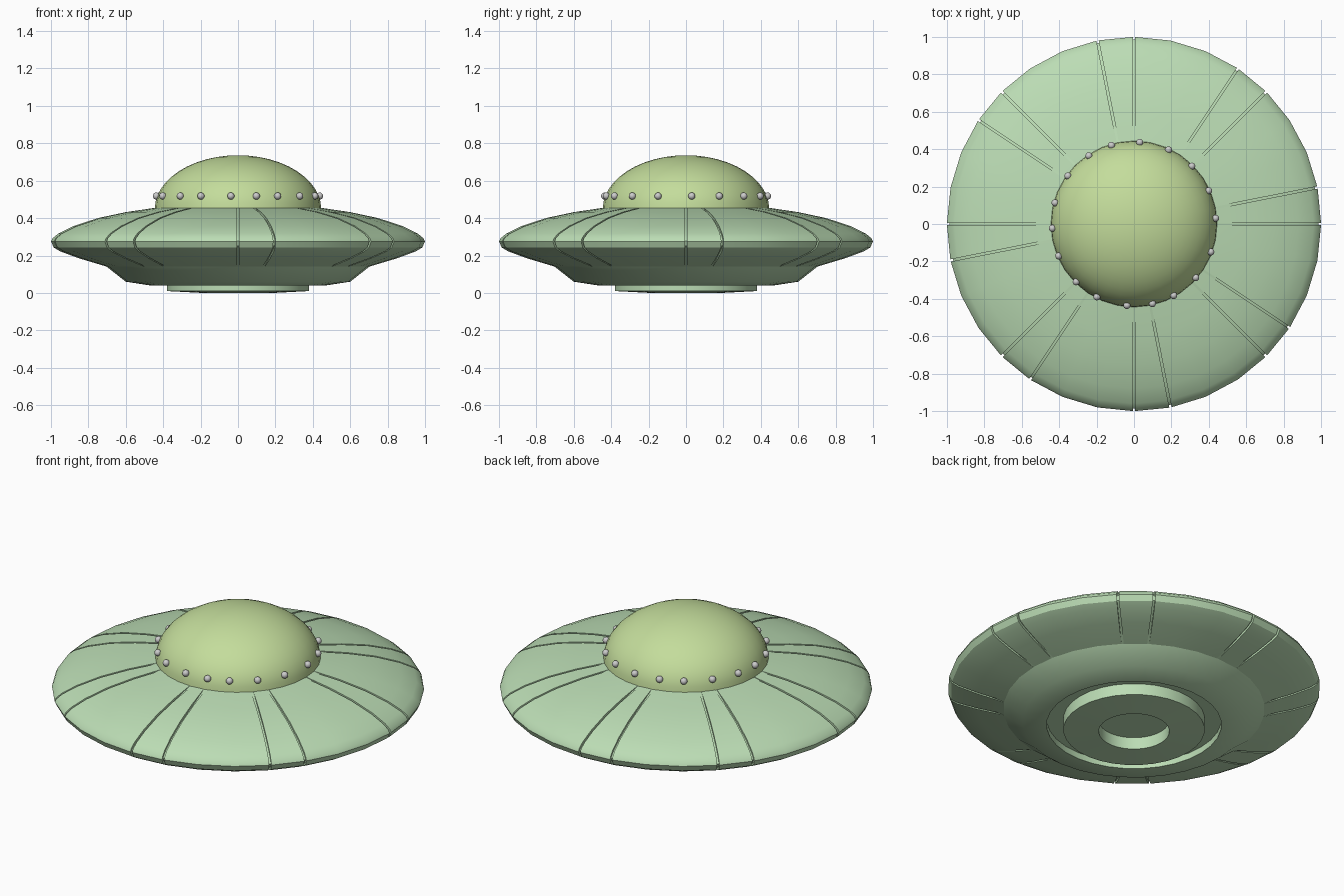
import bpy, bmesh, math

if "Cube" in bpy.data.objects:
    bpy.data.objects.remove(bpy.data.objects["Cube"])

SIDES = 32


def material(name, rgb):
    mat = bpy.data.materials.new(name)
    mat.diffuse_color = (*rgb, 1)
    mat.use_nodes = True
    mat.node_tree.nodes["Principled BSDF"].inputs["Base Color"].default_value = mat.diffuse_color
    return mat


def finish(bm, name, mat=None, angle=30):
    bmesh.ops.remove_doubles(bm, verts=bm.verts, dist=1e-5)
    bmesh.ops.recalc_face_normals(bm, faces=bm.faces)
    me = bpy.data.meshes.new(name)
    bm.to_mesh(me)
    bm.free()
    ob = bpy.data.objects.new(name, me)
    bpy.context.collection.objects.link(ob)
    if mat:
        me.materials.append(mat)
    bpy.ops.object.select_all(action='DESELECT')
    ob.select_set(True)
    bpy.context.view_layer.objects.active = ob
    bpy.ops.object.shade_smooth_by_angle(angle=math.radians(angle))
    return ob


def skin(bm, columns):
    """Join neighbouring columns of points into a closed shell."""
    cols = [[bm.verts.new(p) for p in c] for c in columns]
    for a, b in zip(cols, cols[1:] + cols[:1]):
        for i in range(len(a) - 1):
            bm.faces.new((a[i], a[i + 1], b[i + 1], b[i]))


def column(profile, angle, side=0.0):
    """Profile turned to an angle and shifted sideways."""
    c, s = math.cos(angle), math.sin(angle)
    return [(r * c - side * s, r * s + side * c, z) for r, z in profile]


def lathe(name, profile, mat):
    bm = bmesh.new()
    skin(bm, [column(profile, math.tau * k / SIDES) for k in range(SIDES)])
    return finish(bm, name, mat)


hull_green = material("hull_green", (0.50, 0.72, 0.46))
dome_green = material("dome_green", (0.55, 0.72, 0.33))

# saucer hull with pairs of sunken panel seams every 45 degrees
rim = [(0.43, 0.457), (0.60, 0.432), (0.75, 0.40), (0.88, 0.357), (0.96, 0.318),
       (0.992, 0.292), (1.0, 0.275), (0.985, 0.243), (0.95, 0.222), (0.85, 0.185),
       (0.70, 0.14)]
DEPTH, HALF = 0.014, 0.006
sunk = [rim[0]]
for p, q, n in zip(rim, rim[1:], rim[2:]):
    tr, tz = n[0] - p[0], n[1] - p[1]
    length = math.hypot(tr, tz)
    sunk.append((q[0] + DEPTH * tz / length, q[1] - DEPTH * tr / length))
sunk.append(rim[-1])
columns = []
for k in range(SIDES):
    a = math.tau * k / SIDES
    if k % 4 == 0 or k % 4 == 1:
        if k % 8 < 2:
            columns += [column(rim, a, -HALF), column(sunk, a, -HALF),
                        column(sunk, a, HALF), column(rim, a, HALF)]
            continue
    columns.append(column(rim, a))
bm = bmesh.new()
skin(bm, columns) if len(columns) > SIDES else None
# the seams come in eight pairs, so rebuild is not needed when k % 4 covers them
bm.free()
columns = []
for k in range(SIDES):
    a = math.tau * k / SIDES
    if k % 4 < 2:
        columns += [column(rim, a, -HALF), column(sunk, a, -HALF),
                    column(sunk, a, HALF), column(rim, a, HALF)]
    else:
        columns.append(column(rim, a))
bm = bmesh.new()
skin(bm, columns)
finish(bm, "saucer_hull", hull_green)

# stepped underside with a round groove, landing ring and centre recess
lathe("underside", [(0.702, 0.14), (0.60, 0.06), (0.47, 0.04), (0.47, 0.077),
                    (0.38, 0.077), (0.38, 0.01), (0.19, 0.0), (0.19, 0.07),
                    (0.0, 0.07)], hull_green)

# cockpit dome
dome = [(0.445 * math.cos(t), 0.448 + 0.288 * math.sin(t))
        for t in (math.pi / 2 * i / 12 for i in range(13))]
lathe("dome", dome, dome_green)

# rivets around the dome, unevenly spaced
bm = bmesh.new()
for deg in (4, 24, 45, 65, 86, 106, 123.5, 144, 165, 183, 203, 225, 243, 265,
            283, 299, 319, 340):
    a = math.radians(deg)
    made = bmesh.ops.create_uvsphere(bm, u_segments=16, v_segments=10, radius=0.019)
    bmesh.ops.translate(bm, verts=made["verts"],
                        vec=(0.437 * math.cos(a), 0.437 * math.sin(a), 0.518))
finish(bm, "dome_rivets", None, 40)
